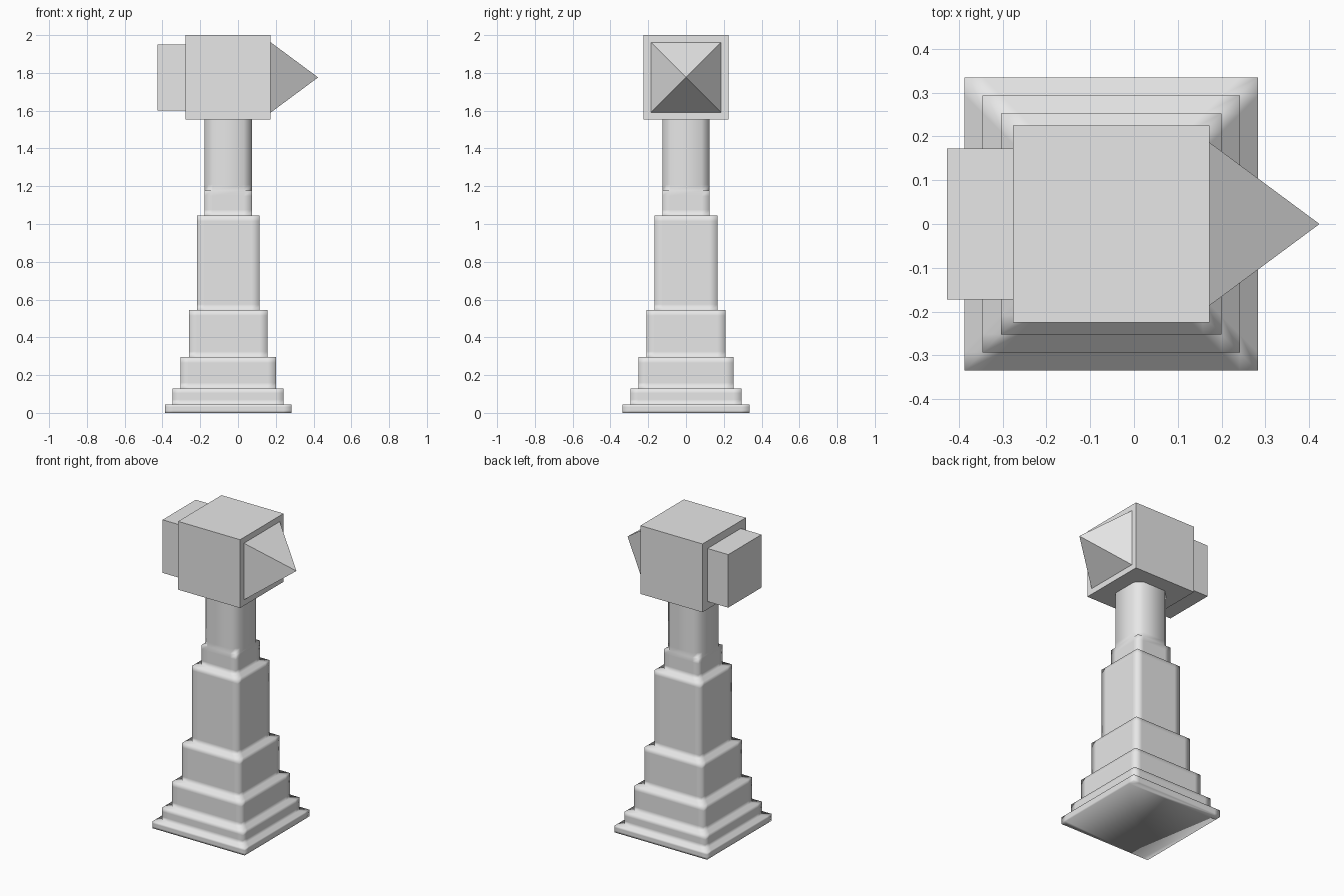
import bpy
import bmesh
from mathutils import Vector

default = bpy.data.objects.get("Cube")
if default:
    bpy.data.objects.remove(default, do_unlink=True)

stone = bpy.data.materials.new("grey_stone")
stone.use_nodes = True
stone.diffuse_color = (0.8, 0.8, 0.8, 1)
stone.node_tree.nodes["Principled BSDF"].inputs["Base Color"].default_value = (0.8, 0.8, 0.8, 1)

AXIS_X = -0.052   # centre line of the tower
CORNER = 0.042    # width of the corner strips


def add_object(name, bm, smooth=False):
    bmesh.ops.recalc_face_normals(bm, faces=bm.faces)
    mesh = bpy.data.meshes.new(name)
    for face in bm.faces:
        face.smooth = smooth
    bm.to_mesh(mesh)
    bm.free()
    mesh.materials.append(stone)
    obj = bpy.data.objects.new(name, mesh)
    bpy.context.collection.objects.link(obj)
    return obj


def add_box(name, low, high):
    low, high = Vector(low), Vector(high)
    bm = bmesh.new()
    bmesh.ops.create_cube(bm, size=1)
    bmesh.ops.scale(bm, vec=high - low, verts=bm.verts)
    bmesh.ops.translate(bm, vec=(low + high) / 2, verts=bm.verts)
    return add_object(name, bm)


def add_ring(bm, half, z, chamfer=False):
    """Square ring with a strip beside each corner; chamfer flattens the corner."""
    inner = half - CORNER
    tip = half - CORNER / 2 if chamfer else half
    points = []
    x_dir, y_dir = Vector((1, 0, 0)), Vector((0, 1, 0))
    for _ in range(4):
        for a, b in ((half, inner), (tip, tip), (inner, half)):
            points.append(x_dir * a + y_dir * b)
        x_dir, y_dir = y_dir, -x_dir
    return [bm.verts.new(p + Vector((AXIS_X, 0, z))) for p in points]


# Stepped tower with a chamfered neck
bm = bmesh.new()
tiers = [(0.335, 0.045), (0.294, 0.13), (0.252, 0.295),
         (0.208, 0.545), (0.166, 1.045), (0.125, 1.178)]
rings = []
bottom = 0
for half, top in tiers:
    loop = min(0.03, (top - bottom) * 0.3)
    for z in (bottom, bottom + loop, top - loop, top):
        rings.append(add_ring(bm, half, z))
    bottom = top
for z in (bottom, bottom + 0.03, 1.6):
    rings.append(add_ring(bm, tiers[-1][0], z, chamfer=True))
for lower, upper in zip(rings, rings[1:]):
    for i in range(len(lower)):
        j = (i + 1) % len(lower)
        bm.faces.new((lower[i], lower[j], upper[j], upper[i]))
bm.faces.new(rings[0])
bmesh.ops.remove_doubles(bm, verts=bm.verts, dist=0.0001)
add_object("stepped_tower", bm, smooth=True)

# Head block and the smaller block behind it
add_box("head_block", (-0.277, -0.225, 1.552), (0.173, 0.225, 2.0))
add_box("rear_block", (-0.427, -0.172, 1.602), (-0.27, 0.172, 1.95))

# Pyramid nose pointing along +x
bm = bmesh.new()
base = [bm.verts.new((0.173, y * 0.186, 1.776 + z * 0.186))
        for y, z in ((-1, -1), (1, -1), (1, 1), (-1, 1))]
apex = bm.verts.new((0.424, 0, 1.776))
bm.faces.new(base)
for i in range(4):
    bm.faces.new((base[i], base[(i + 1) % 4], apex))
add_object("pyramid_nose", bm)
